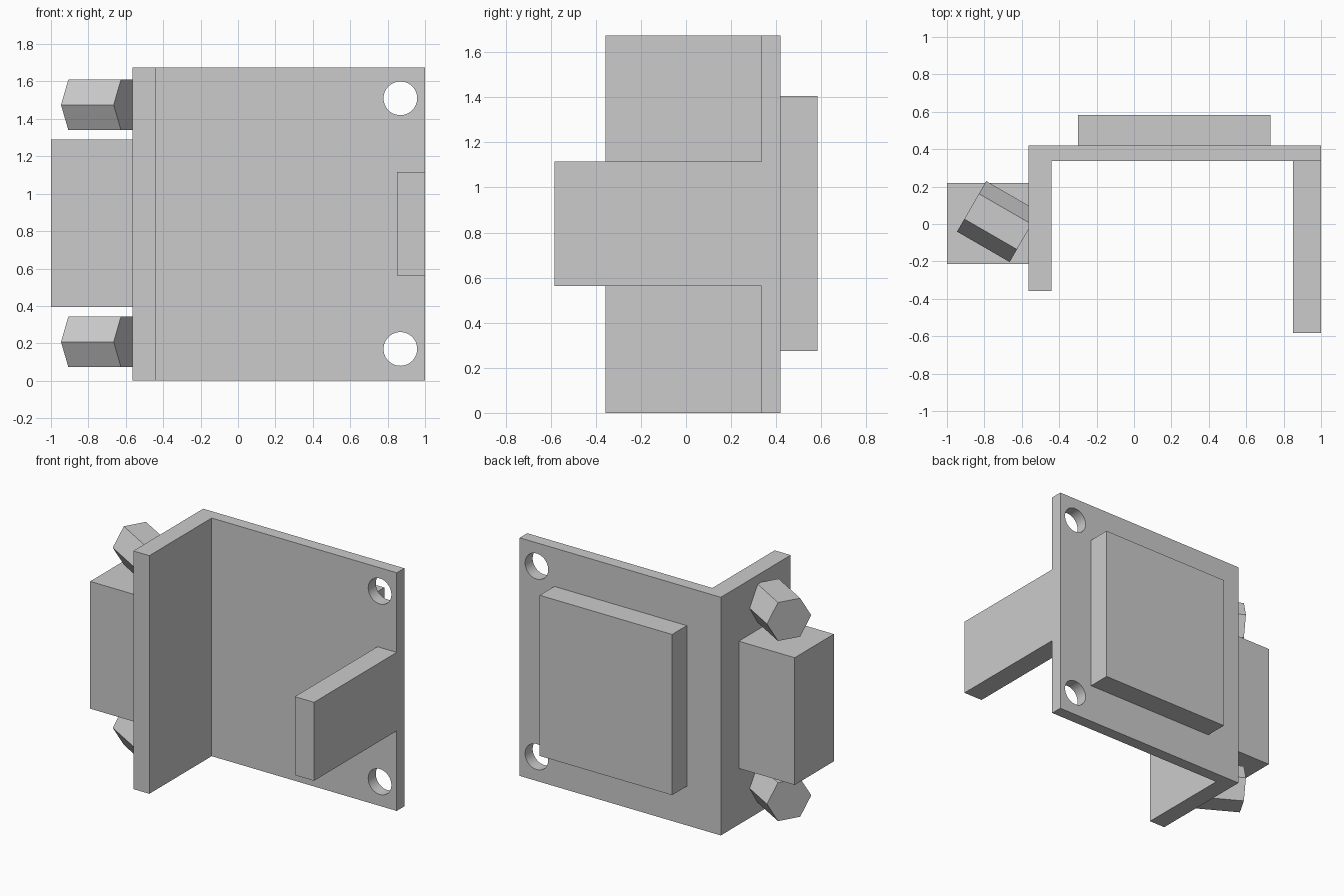
import bpy
import math
from mathutils import Vector

cube = bpy.data.objects.get("Cube")
if cube:
    bpy.data.objects.remove(cube, do_unlink=True)

# Single grey material
grey = bpy.data.materials.new("plain grey")
grey.use_nodes = True
colour = (0.6, 0.6, 0.6, 1)
grey.diffuse_color = colour
grey.node_tree.nodes["Principled BSDF"].inputs["Base Color"].default_value = colour


def box(name, low, high):
    """Box spanning two opposite corners."""
    low, high = Vector(low), Vector(high)
    bpy.ops.mesh.primitive_cube_add(size=1, location=(low + high) / 2)
    ob = bpy.context.object
    ob.name = name
    ob.scale = high - low
    bpy.ops.object.transform_apply(location=False, rotation=False, scale=True)
    ob.data.materials.append(grey)
    return ob


def prism(name, sides, radius, depth, centre, rotation):
    """Regular prism turned onto the given axis."""
    bpy.ops.mesh.primitive_cylinder_add(vertices=sides, radius=radius, depth=depth,
                                        location=centre, rotation=rotation)
    ob = bpy.context.object
    ob.name = name
    ob.data.materials.append(grey)
    return ob


height = 1.675
outer, inner = -0.565, -0.44      # faces of the side wall
front, back = 0.336, 0.42         # faces of the mounting plate

# Bracket: plate, side wall and arm
plate = box("mounting_plate", (outer, front, 0), (1, back, height))
box("side_wall", (outer, -0.357, 0), (inner, front, height))
box("arm", (0.85, -0.583, 0.563), (1, front, 1.115))

# Raised pad behind the plate and block on the side wall
box("back_pad", (-0.3, back, 0.275), (0.73, 0.583, 1.405))
box("connector_block", (-1, -0.215, 0.395), (outer, 0.22, 1.29))

# Hexagonal posts, points up and down
for name, z in (("lower", 0.208), ("upper", 1.475)):
    prism(name + "_hex_post", 6, 0.156, 0.325, (-0.7275, 0.013, z),
          (0, math.pi / 2, 0))
    # Point the hexagon along z
    post = bpy.context.object
    bpy.context.view_layer.update()
    tallest = max((post.matrix_world @ v.co).z for v in post.data.vertices) - z
    if tallest < 0.15:
        post.rotation_euler = (math.pi / 6, math.pi / 2, 0)

# Screw holes through the plate
for name, z in (("lower", 0.17), ("upper", 1.51)):
    cutter = prism(name + "_hole_cutter", 48, 0.09, 0.3,
                   (0.868, (front + back) / 2, z), (math.pi / 2, 0, 0))
    cutter.hide_render = True
    cutter.hide_viewport = True
    cut = plate.modifiers.new(name + " hole", "BOOLEAN")
    cut.operation = "DIFFERENCE"
    cut.solver = "EXACT"
    cut.object = cutter

# Bake the holes, drop the cutters and smooth the hole walls
bpy.context.view_layer.update()
graph = bpy.context.evaluated_depsgraph_get()
mesh = bpy.data.meshes.new_from_object(plate.evaluated_get(graph))
plate.modifiers.clear()
plate.data = mesh
for ob in [o for o in bpy.data.objects if "hole_cutter" in o.name]:
    bpy.data.objects.remove(ob, do_unlink=True)

bpy.ops.object.select_all(action="DESELECT")
plate.select_set(True)
bpy.context.view_layer.objects.active = plate
bpy.ops.object.shade_smooth_by_angle(angle=math.radians(30))
